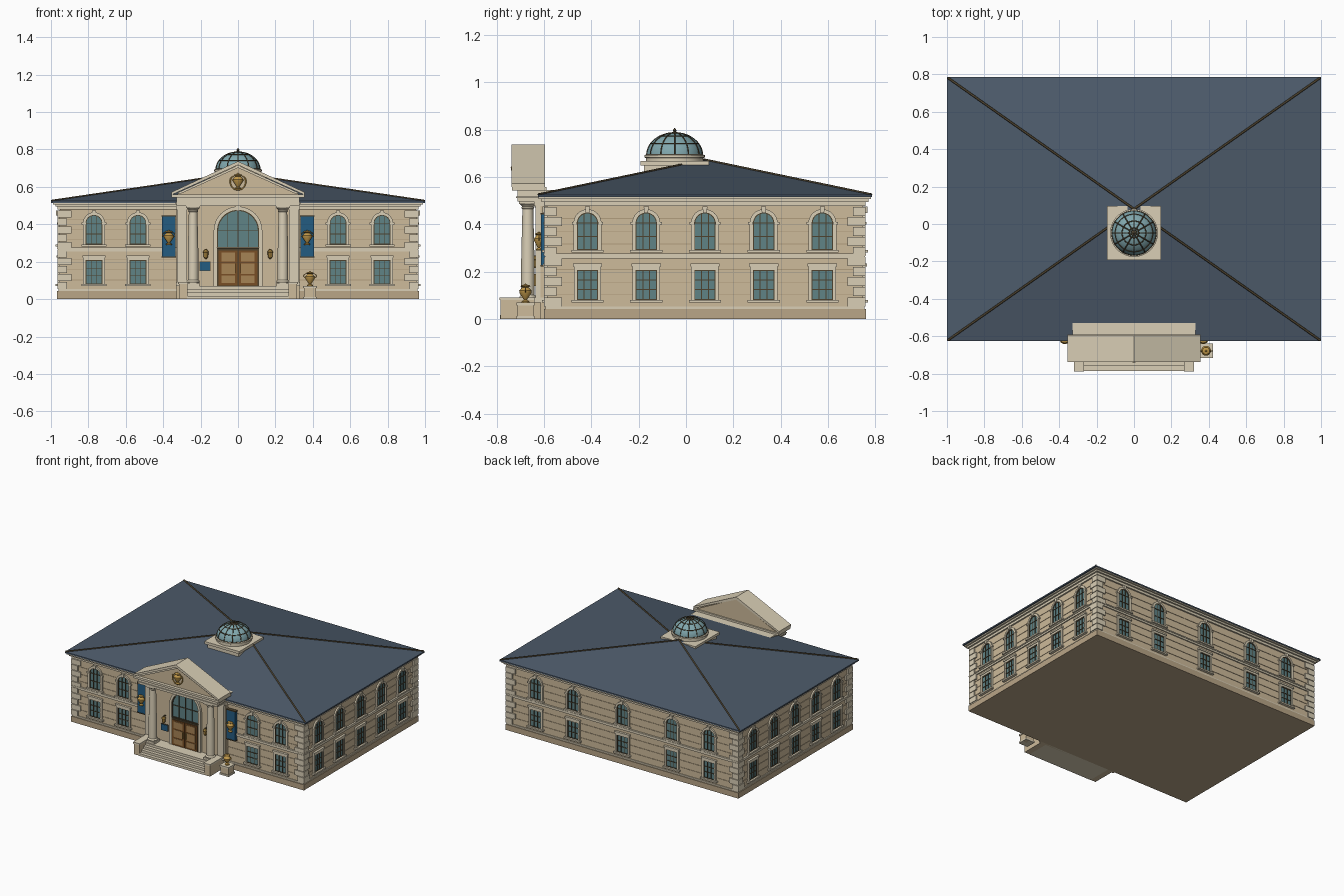
import bpy, bmesh
from math import sin, cos, pi
from mathutils import Vector

if "Cube" in bpy.data.objects:
    bpy.data.objects.remove(bpy.data.objects["Cube"])


def mat(name, r, g, b):
    m = bpy.data.materials.new(name)
    m.diffuse_color = [(c / 255) ** 2.2 for c in (r, g, b)] + [1]
    m.use_nodes = True
    m.node_tree.nodes["Principled BSDF"].inputs["Base Color"].default_value = m.diffuse_color
    return m


WALL, TRIM = mat("sandstone", 204, 185, 153), mat("pale_stone", 217, 206, 181)
JOINT, BASE = mat("joint", 176, 156, 124), mat("plinth_stone", 184, 164, 134)
SLATE, GLASS = mat("slate", 78, 91, 106), mat("glass", 96, 130, 133)
SKY, DARK = mat("dome_glass", 128, 166, 172), mat("bronze", 78, 68, 50)
GOLD, WOOD = mat("gold", 190, 150, 75), mat("wood", 120, 80, 42)
BLUE, PANE = mat("banner_blue", 40, 92, 128), mat("door_glass", 165, 130, 85)


class Part:
    """Collects simple solids into one mesh object."""
    def __init__(self):
        self.bm, self.mats = bmesh.new(), []

    def face(self, vs, m):
        if m not in self.mats:
            self.mats.append(m)
        self.bm.faces.new(vs).material_index = self.mats.index(m)

    def prism(self, pts, y0, y1, m):
        a = [self.bm.verts.new((x, y0, z)) for x, z in pts]
        b = [self.bm.verts.new((x, y1, z)) for x, z in pts]
        self.face(a, m)
        self.face(b[::-1], m)
        for i in range(len(a)):
            self.face((a[i - 1], b[i - 1], b[i], a[i]), m)

    def box(self, x0, x1, y0, y1, z0, z1, m):
        self.prism([(x0, z0), (x1, z0), (x1, z1), (x0, z1)], y0, y1, m)

    def strip(self, outer, inner, y0, y1, m):
        rows = [[self.bm.verts.new((x, y, z)) for x, z in p]
                for p, y in ((outer, y0), (inner, y0), (inner, y1), (outer, y1))]
        for i in range(len(outer) - 1):
            for k in range(4):
                p, q = rows[k], rows[(k + 1) % 4]
                self.face((p[i], p[i + 1], q[i + 1], q[i]), m)
        for i in (0, -1):
            self.face([r[i] for r in rows], m)

    def lathe(self, prof, c, m, n=24, sy=1):
        rings = [[self.bm.verts.new((c[0] + r * cos(2 * pi * i / n), c[1] + sy * r * sin(2 * pi * i / n),
                                     c[2] + z)) for i in range(n)] for r, z in prof]
        for a, b in zip(rings, rings[1:]):
            for i in range(n):
                self.face((a[i - 1], a[i], b[i], b[i - 1]), m)
        self.face(rings[0][::-1], m)
        self.face(rings[-1], m)

    def done(self, name, smooth=False):
        bmesh.ops.recalc_face_normals(self.bm, faces=self.bm.faces)
        me = bpy.data.meshes.new(name)
        self.bm.to_mesh(me)
        for m in self.mats:
            me.materials.append(m)
        o = bpy.data.objects.new(name, me)
        bpy.context.collection.objects.link(o)
        if smooth:
            pick(o)
            bpy.ops.object.shade_smooth_by_angle(angle=0.6)
        return o


def pick(o):
    bpy.ops.object.select_all(action='DESELECT')
    o.select_set(True)
    bpy.context.view_layer.objects.active = o


def tubes(name, paths, r, m, cyclic=False):
    cu = bpy.data.curves.new(name, 'CURVE')
    cu.dimensions, cu.bevel_depth, cu.bevel_resolution = '3D', r, 1
    for pts in paths:
        s = cu.splines.new('POLY')
        s.points.add(len(pts) - 1)
        for p, q in zip(s.points, pts):
            p.co = (*q, 1)
        s.use_cyclic_u = cyclic
    cu.materials.append(m)
    o = bpy.data.objects.new(name, cu)
    bpy.context.collection.objects.link(o)
    pick(o)
    bpy.ops.object.convert(target='MESH')


def arch(w, z0, spring, n=16):
    return [(-w, z0)] + [(-w * cos(pi * i / n), spring + w * sin(pi * i / n)) for i in range(n + 1)] + [(w, z0)]


def urn(name, x, y, z, h, sy=1):
    prof = [(.2, 0), (.2, .06), (.08, .14), (.12, .2), (.32, .5), (.33, .62), (.2, .76), (.16, .8),
            (.26, .86), (.24, .9), (.06, .95), (.03, 1)]
    p = Part()
    p.lathe([(r * h, k * h) for r, k in prof], (x, y, z), GOLD, 20, sy)
    p.done(name, True)
    tubes(name + "_handles", [[(x + s * h * (.24 + .2 * sin(pi * i / 8)), y, z + h * (.5 + .34 * i / 8))
                               for i in range(9)] for s in (-1, 1)], h * .03, GOLD)


CY, HX, HY = .08, .955, .668
FRONT = CY - HY


def slab(p, dx, z0, z1, m):
    p.box(-HX - dx, HX + dx, CY - HY - dx, CY + HY + dx, z0, z1, m)


# walls with shallow masonry courses
p = Part()
slab(p, -.003, .02, .5, JOINT)
pitch = (.48 - .05) / 8
for i in range(8):
    slab(p, 0, .05 + i * pitch, .05 + (i + 1) * pitch - .003, WALL)
p.done("walls")
p = Part()
slab(p, .012, 0, .042, BASE)
slab(p, .006, .042, .053, TRIM)
p.done("plinth")
p = Part()
slab(p, .008, .255, .268, TRIM)
slab(p, .013, .268, .276, TRIM)
p.done("belt_course")
p = Part()
slab(p, .01, .478, .495, TRIM)
slab(p, .022, .495, .507, TRIM)
slab(p, .034, .507, .517, TRIM)
p.done("eaves_cornice")

# corner quoins
p = Part()
for sx in (-1, 1):
    for sy in (-1, 1):
        for i in range(10):
            a, b = (.065, .042) if i % 2 else (.042, .065)
            z = .054 + i * .0424
            xs = sorted((sx * (HX - a), sx * (HX + .011)))
            ys = sorted((CY + sy * (HY - b), CY + sy * (HY + .011)))
            p.box(*xs, *ys, z, z + .038, TRIM)
p.done("quoins")

# roof: low pyramid with hip ridges
p = Part()
apex = Vector((0, CY, .672))
corners = [Vector((x, CY + y, .525)) for x, y in ((-1, -.705), (1, -.705), (1, .705), (-1, .705))]
top = [p.bm.verts.new(c) for c in corners]
low = [p.bm.verts.new(c - Vector((0, 0, .01))) for c in corners]
tip = p.bm.verts.new(apex)
p.face(low, SLATE)
for i in range(4):
    p.face((top[i - 1], top[i], tip), SLATE)
    p.face((low[i - 1], low[i], top[i], top[i - 1]), SLATE)
p.done("roof")
tubes("hip_ridges", [[c * .996 + apex * .004, apex] for c in corners], .006, DARK)

# dome on its square curb
DY = -.048
p = Part()
p.box(-.13, .13, DY - .13, DY + .13, .58, .648, TRIM)
p.box(-.145, .145, DY - .145, DY + .145, .648, .667, TRIM)
p.done("dome_curb")
p = Part()
p.lathe([(.122, .66), (.122, .68), (.128, .683), (.128, .692), (.12, .695)], (0, DY, 0), TRIM, 32)
p.done("dome_drum", True)


def dome(t, a, k=1.0):
    return (.118 * k * cos(t) * cos(a), DY + .118 * k * cos(t) * sin(a), .692 + .095 * k * sin(t))


p = Part()
p.lathe([(.118 * cos(t * pi / 20), .692 + .095 * sin(t * pi / 20)) for t in range(10)] + [(.004, .787)],
        (0, DY, 0), SKY, 36)
p.done("dome_glass", True)
tubes("dome_ribs", [[dome(t * pi / 20, a * pi / 6) for t in range(11)] for a in range(12)], .003, DARK)
tubes("dome_rings", [[dome(t, a * pi / 18) for a in range(36)] for t in (.03, .55, 1.0, 1.35)], .003, DARK, True)
p = Part()
p.lathe([(.012, .784), (.012, .789), (.005, .792), (.008, .797), (.001, .807)], (0, DY, 0), DARK, 12)
p.done("dome_finial", True)

# window prototypes, facing -y with the wall at y = 0
w = Part()
w.box(-.045, .045, -.002, .005, .08, .208, GLASS)
for x in (-.043, -.0145, .0145, .043):
    w.box(x - .002, x + .002, -.006, 0, .08, .208, DARK)
for z in (.082, .125, .165, .206):
    w.box(-.045, .045, -.006, 0, z - .002, z + .002, DARK)
w.strip([(-.058, .08), (-.058, .222), (.058, .222), (.058, .08)],
        [(-.045, .08), (-.045, .208), (.045, .208), (.045, .08)], -.011, .004, TRIM)
w.box(-.062, .062, -.016, .004, .222, .234, TRIM)
w.box(-.068, .068, -.02, .004, .069, .08, TRIM)
lower = w.done("lower_window")
w = Part()
w.prism(arch(.045, .292, .405), -.002, .005, GLASS)
w.strip(arch(.045, .292, .405), arch(.041, .292, .405), -.006, 0, DARK)
for x in (-.0145, .0145):
    w.box(x - .002, x + .002, -.006, 0, .292, .445, DARK)
for z in (.294, .348, .405):
    w.box(-.045, .045, -.006, 0, z - .002, z + .002, DARK)
w.strip(arch(.059, .292, .405), arch(.045, .292, .405), -.011, .004, TRIM)
w.prism([(-.007, .447), (.007, .447), (.011, .475), (-.011, .475)], -.018, .004, TRIM)
for s in (-1, 1):
    w.box(s * .055 - .011, s * .055 + .011, -.014, .004, .4, .41, TRIM)
w.box(-.068, .068, -.02, .004, .281, .292, TRIM)
upper = w.done("upper_window")

spots = [(x, FRONT, 0) for x in (-.77, -.535, .535, .77)] + [(x, CY + HY, pi) for x in (-.72, -.41, 0, .41, .72)]
spots += [(s * HX, CY + k * .248, s * pi / 2) for s in (-1, 1) for k in range(-2, 3)]
for i, (x, y, a) in enumerate(spots):
    for proto in (lower, upper):
        o = proto if i == 0 else proto.copy()
        if i:
            bpy.context.collection.objects.link(o)
        o.location, o.rotation_euler = (x, y, 0), (0, 0, a)

# entrance bay, pilasters and entablature
BAY = -.615
p = Part()
p.box(-.33, .33, BAY, -.57, 0, .5, WALL)
p.done("entrance_bay")
p = Part()
for s in (-.3, .3):
    p.box(s - .026, s + .026, -.635, -.6, .07, .48, TRIM)
    for z in (.07, .478):
        p.box(s - .032, s + .032, -.642, -.6, z, z + .02, TRIM)
p.done("pilasters")
p = Part()
for x in (-.24, .24):
    p.box(x - .035, x + .035, -.703, -.633, .07, .086, TRIM)
    p.lathe([(.033, .086), (.035, .092), (.033, .098), (.028, .102), (.028, .11), (.028, .25), (.023, .465),
             (.027, .468), (.027, .473), (.024, .476), (.034, .486)], (x, -.668, 0), TRIM, 24)
    p.box(x - .037, x + .037, -.705, -.631, .486, .498, TRIM)
p.done("columns", True)
p = Part()
p.box(-.33, .33, -.712, -.48, .497, .545, TRIM)
p.box(-.338, .338, -.718, -.59, .512, .517, TRIM)
p.box(-.355, .355, -.735, -.59, .543, .558, TRIM)
p.done("entablature")

# pediment with raking cornice
p = Part()
p.prism([(-.335, .556), (.335, .556), (0, .72)], -.712, -.6, WALL)
p.strip([(-.355, .572), (0, .737), (.355, .572)], [(-.355, .557), (0, .717), (.355, .557)], -.738, -.595, TRIM)
p.strip([(-.325, .568), (0, .716), (.325, .568)], [(-.31, .562), (0, .702), (.31, .562)], -.722, -.7, TRIM)
p.done("pediment")
urn("pediment_urn", 0, -.718, .588, .085, .8)
tubes("pediment_laurel", [[(s * .042 * sin(a * pi / 12), -.718, .628 - .044 * cos(a * pi / 12)) for a in range(9)]
                          for s in (-1, 1)], .004, GOLD)

# steps and cheek walls
p = Part()
for i in range(4):
    p.box(-.272, .272, -.785 + i * .025, -.58, i * .0175, (i + 1) * .0175, TRIM)
p.done("steps")
p = Part()
for s in (-.293, .293):
    p.box(s - .022, s + .022, -.783, -.6, 0, .08, WALL)
    p.box(s - .027, s + .027, -.788, -.6, .08, .092, TRIM)
p.done("step_cheek_walls")

# doorway, double doors and fanlight
p = Part()
p.box(-.12, .12, BAY - .012, BAY, .07, .272, DARK)
for s in (-.053, .053):
    p.box(s - .051, s + .051, BAY - .018, BAY, .072, .26, WOOD)
    for z0, z1 in ((.085, .125), (.135, .19), (.2, .25)):
        p.box(s - .036, s + .036, BAY - .021, BAY, z0, z1, PANE)
    p.box(s * .22 - .002, s * .22 + .002, BAY - .03, BAY, .14, .19, GOLD)
p.done("double_doors")
p = Part()
p.prism(arch(.112, .275, .365, 24), BAY - .004, BAY, GLASS)
p.strip(arch(.112, .275, .365, 24), arch(.106, .275, .365, 24), BAY - .01, BAY, DARK)
for x in (-.055, 0, .055):
    p.box(x - .002, x + .002, BAY - .009, BAY, .275, .455 if x else .473, DARK)
for z in (.277, .365):
    p.box(-.11, .11, BAY - .009, BAY, z - .002, z + .002, DARK)
p.strip(arch(.13, .07, .365, 24), arch(.112, .07, .365, 24), BAY - .016, BAY, TRIM)
p.prism([(-.01, .472), (.01, .472), (.015, .498), (-.015, .498)], BAY - .024, BAY, TRIM)
p.done("doorway_arch")

# banners, plaque, lanterns and the garden urn
for side, s in (("left", -1), ("right", 1)):
    p = Part()
    p.box(s * .37 - .035, s * .37 + .035, BAY + .003, FRONT + .005, .222, .445, BLUE)
    for z in (.225, .445):
        p.box(s * .37 - .038, s * .37 + .038, BAY, FRONT + .005, z - .003, z + .003, DARK)
    p.done(side + "_banner")
    urn(side + "_banner_urn", s * .37, BAY - .006, .29, .08, .8)
    p = Part()
    p.box(s * .172 - .004, s * .172 + .004, BAY - .025, BAY, .262, .268, DARK)
    p.lathe([(.005, .215), (.012, .225), (.014, .25), (.016, .252), (.004, .268)], (s * .172, BAY - .02, 0), GOLD, 8)
    p.done(side + "_lantern")
p = Part()
p.box(-.205, -.147, BAY - .006, BAY, .15, .2, DARK)
p.box(-.202, -.15, BAY - .009, BAY, .153, .197, BLUE)
p.done("plaque")
p = Part()
p.box(.352, .418, -.711, -.645, 0, .058, WALL)
p.box(.347, .423, -.716, -.64, .058, .07, TRIM)
p.box(.347, .423, -.716, -.64, 0, .012, TRIM)
p.done("urn_pedestal")
urn("garden_urn", .385, -.678, .07, .08)
